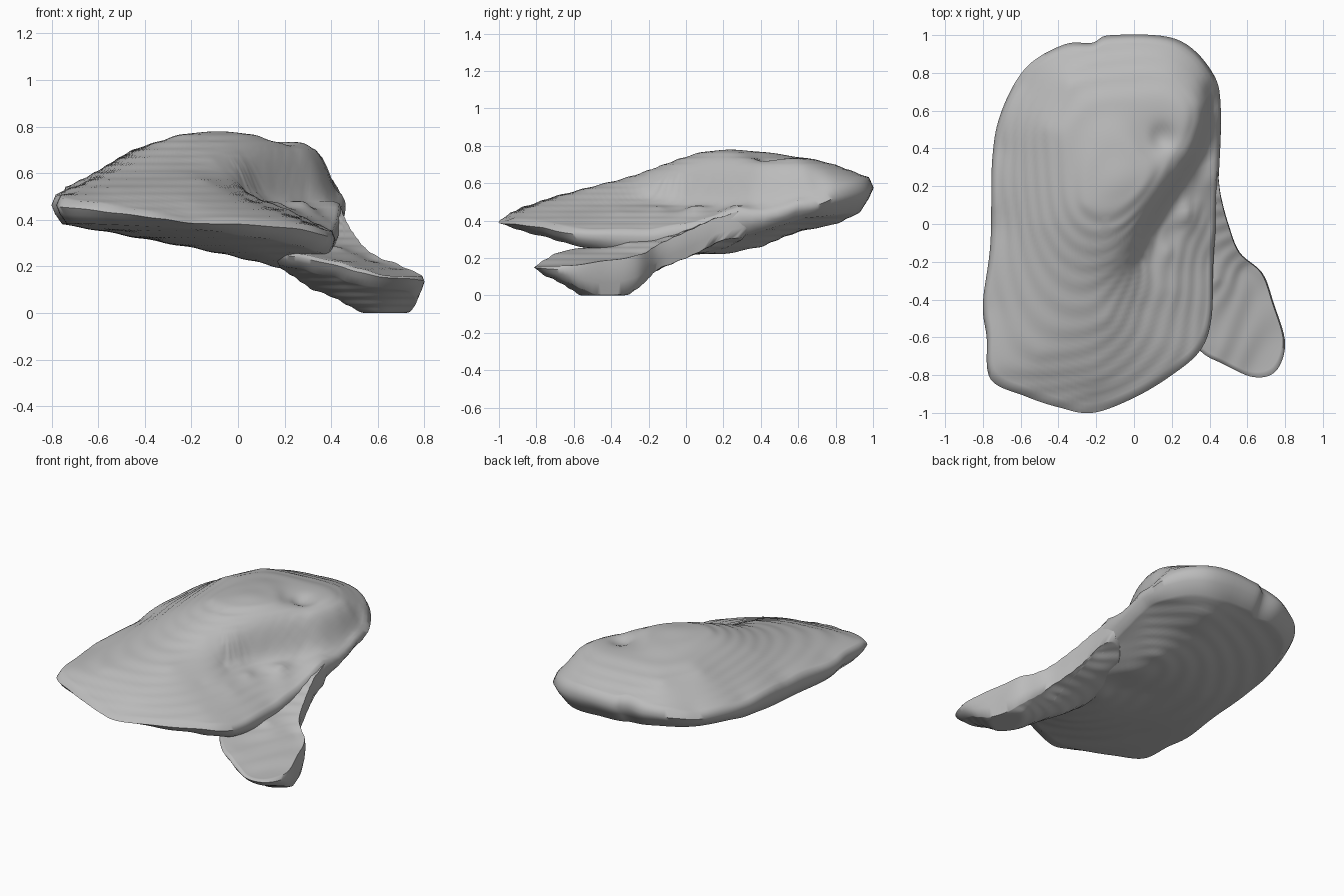
import bpy
import bmesh
import math
from mathutils import Vector

default_cube = bpy.data.objects.get("Cube")
if default_cube:
    bpy.data.objects.remove(default_cube, do_unlink=True)

# One plain grey for the whole form
grey = bpy.data.materials.new("plain_grey")
grey.use_nodes = True
grey.diffuse_color = (0.5, 0.5, 0.5, 1)
grey.node_tree.nodes["Principled BSDF"].inputs["Base Color"].default_value = grey.diffuse_color

TERRACE = 0.032


def smooth_outline(points, steps):
    """Closed Catmull-Rom curve through the outline points."""
    curve = []
    count = len(points)
    for i in range(count):
        before, start, end, after = (Vector(points[(i + k) % count]) for k in (-1, 0, 1, 2))
        for s in range(steps):
            t = s / steps
            linear = (end - before) * t
            square = (2 * before - 5 * start + 4 * end - after) * t * t
            cubic = (3 * start - before - 3 * end + after) * t ** 3
            curve.append((2 * start + linear + square + cubic) / 2)
    return curve


def step_pairs(path, offset=0.018, steps=3):
    """Turn (x, y, high, low) path points into samples on both sides of a ledge."""
    samples = []
    for start, end in zip(path, path[1:]):
        start, end = Vector(start), Vector(end)
        along = (end - start).xy.normalized()
        across = Vector((along.y, -along.x)) * offset
        for s in range(steps):
            x, y, high, low = start.lerp(end, (s + 0.5) / steps)
            samples.append((x - across.x, y - across.y, high))
            samples.append((x + across.x, y + across.y, low))
    return samples


def kernel(ax, ay, bx, by):
    return math.sqrt((ax - bx) ** 2 + (ay - by) ** 2 + 0.0004)


def fit_surface(samples):
    """Smooth height function that passes through the sample heights."""
    mean = sum(sample[2] for sample in samples) / len(samples)
    rows = [[kernel(a[0], a[1], b[0], b[1]) for b in samples] + [a[2] - mean] for a in samples]
    size = len(rows)
    for col in range(size):
        pivot = max(range(col, size), key=lambda r: abs(rows[r][col]))
        rows[col], rows[pivot] = rows[pivot], rows[col]
        for r in range(size):
            if r != col:
                factor = rows[r][col] / rows[col][col]
                rows[r] = [value - factor * lead for value, lead in zip(rows[r], rows[col])]
    weights = [rows[i][size] / rows[i][i] for i in range(size)]

    def height(x, y):
        z = mean + sum(w * kernel(x, y, s[0], s[1]) for w, s in zip(weights, samples))
        # Soft contour steps
        z -= 0.45 * TERRACE / math.tau * math.sin(math.tau * z / TERRACE)
        return max(z, 0)

    return height


def build_lobe(name, outline, centre, top_samples, bottom_samples, top_edge, bottom_edge, rings=40):
    """Closed lobe of concentric rings; the edges set how far each side tapers in."""
    rim = smooth_outline(outline, 8)
    centre = Vector(centre)
    top, bottom = fit_surface(top_samples), fit_surface(bottom_samples)
    bm = bmesh.new()

    def ring(scale, height):
        spots = [centre + (p - centre) * scale for p in rim]
        return [bm.verts.new((p.x, p.y, height(p.x, p.y))) for p in spots]

    def blend(share):
        return lambda x, y: top(x, y) * share + bottom(x, y) * (1 - share)

    steps = [(i + 1) / rings for i in range(rings)]
    loops = [ring(s * top_edge, top) for s in steps]
    loops.append(ring(1, blend(0.7)))
    loops.append(ring((2 + bottom_edge) / 3, blend(0.35)))
    loops += [ring(s * bottom_edge, bottom) for s in reversed(steps)]
    for upper, lower in zip(loops, loops[1:]):
        for i in range(len(rim)):
            j = (i + 1) % len(rim)
            bm.faces.new((upper[i], lower[i], lower[j], upper[j]))
    for loop in (loops[0], loops[-1]):
        bm.faces.new(loop)
    bmesh.ops.recalc_face_normals(bm, faces=bm.faces)

    mesh = bpy.data.meshes.new(name)
    bm.to_mesh(mesh)
    bm.free()
    mesh.materials.append(grey)
    lobe = bpy.data.objects.new(name, mesh)
    bpy.context.collection.objects.link(lobe)
    bpy.ops.object.select_all(action="DESELECT")
    lobe.select_set(True)
    bpy.context.view_layer.objects.active = lobe
    bpy.ops.object.shade_smooth_by_angle(angle=math.radians(60))


# Main lobe: broad outline, domed top with a diagonal ledge, keeled underside
body_outline = [
    (-.76, -.82), (-.58, -.91), (-.4, -.97), (-.22, -1), (0, -.92), (.2, -.8),
    (.35, -.67), (.41, -.5), (.42, -.2), (.44, .1), (.46, .6), (.41, .81),
    (.22, .98), (-.12, 1), (-.22, .96), (-.37, .95), (-.57, .83), (-.7, .6),
    (-.75, .35), (-.76, -.1), (-.8, -.42), (-.78, -.6)]

body_rim = [
    (-.76, -.8, .49), (-.5, -.92, .45), (-.2, -.97, .4), (.1, -.84, .4),
    (.3, -.68, .38), (.4, -.5, .35), (.41, -.2, .35), (.43, 0, .38),
    (.45, .3, .46), (.45, .6, .51), (.41, .8, .56), (.2, .94, .63),
    (-.1, .96, .63), (-.4, .9, .61), (-.6, .75, .56), (-.72, .4, .54),
    (-.74, 0, .52), (-.78, -.45, .5)]

body_dome = [
    (-.25, .1, .76), (-.05, .1, .76), (0, .4, .76), (-.2, .4, .76),
    (-.45, .5, .7), (-.35, .75, .69), (0, .75, .71), (.2, .8, .69),
    (-.5, 0, .65), (-.35, -.3, .63), (-.1, -.2, .65), (-.6, -.4, .56),
    (-.5, -.7, .53), (-.15, -.5, .57), (-.2, -.8, .48), (.15, .45, .7)]

front_slope = [
    (.05, -.45, .49), (.2, -.35, .45), (.2, -.65, .42), (.18, -.15, .47),
    (.28, .05, .48), (.36, .05, .42), (.4, .25, .48)]

ledge_path = [
    (0, -.22, .58, .53), (.07, -.02, .63, .54), (.16, .12, .64, .54),
    (.25, .25, .64, .54), (.34, .38, .64, .54), (.39, .52, .63, .53),
    (.4, .65, .63, .54), (.36, .78, .64, .61)]

body_underside = [
    (-.76, -.8, .39), (-.2, -.97, .37), (.2, -.78, .32), (.36, -.6, .27),
    (.4, -.3, .23), (-.76, -.3, .38), (-.7, .1, .39), (-.7, .5, .44),
    (-.4, .85, .46), (0, .95, .46), (.3, .88, .45), (.1, .8, .38),
    (.43, .6, .41), (.4, .3, .32), (.4, 0, .24), (.2, -.1, .19),
    (.1, -.5, .25), (.1, 0, .23), (-.1, 0, .27), (.18, .2, .22), (.15, .4, .26),
    (.1, .6, .34), (-.2, -.2, .28), (-.45, .1, .33), (-.5, -.5, .35),
    (-.4, .5, .38)]

build_lobe("main_lobe", body_outline, (-.15, 0),
           body_rim + body_dome + front_slope + step_pairs(ledge_path),
           body_underside, top_edge=0.975, bottom_edge=0.93)

# Lower lobe: tongue that emerges beneath the main lobe and drops to the ground
tongue_outline = [
    (.15, -.35), (.2, .05), (.3, .3), (.42, .36), (.46, .15), (.5, 0),
    (.56, -.15), (.68, -.26), (.74, -.42), (.8, -.63), (.75, -.78),
    (.63, -.81), (.47, -.74), (.36, -.68), (.25, -.55)]

tongue_top = [
    (.3, .2, .4), (.42, .32, .46), (.45, .15, .41), (.5, -.05, .32), (.3, -.2, .3),
    (.43, -.3, .28), (.6, -.25, .22), (.25, -.5, .26), (.42, -.65, .23),
    (.7, -.4, .19), (.78, -.63, .16), (.65, -.78, .16)]

tongue_underside = [
    (.3, .2, .25), (.45, .2, .3), (.45, 0, .2), (.25, -.1, .18),
    (.54, -.15, .14), (.32, -.28, .1), (.16, -.35, .22), (.26, -.54, .2),
    (.42, -.68, .16), (.5, -.5, .02), (.62, -.3, .01), (.71, -.5, 0),
    (.6, -.56, 0), (.77, -.65, .08), (.62, -.78, .12)]

build_lobe("lower_lobe", tongue_outline, (.46, -.28),
           tongue_top, tongue_underside, top_edge=0.97, bottom_edge=0.9)
